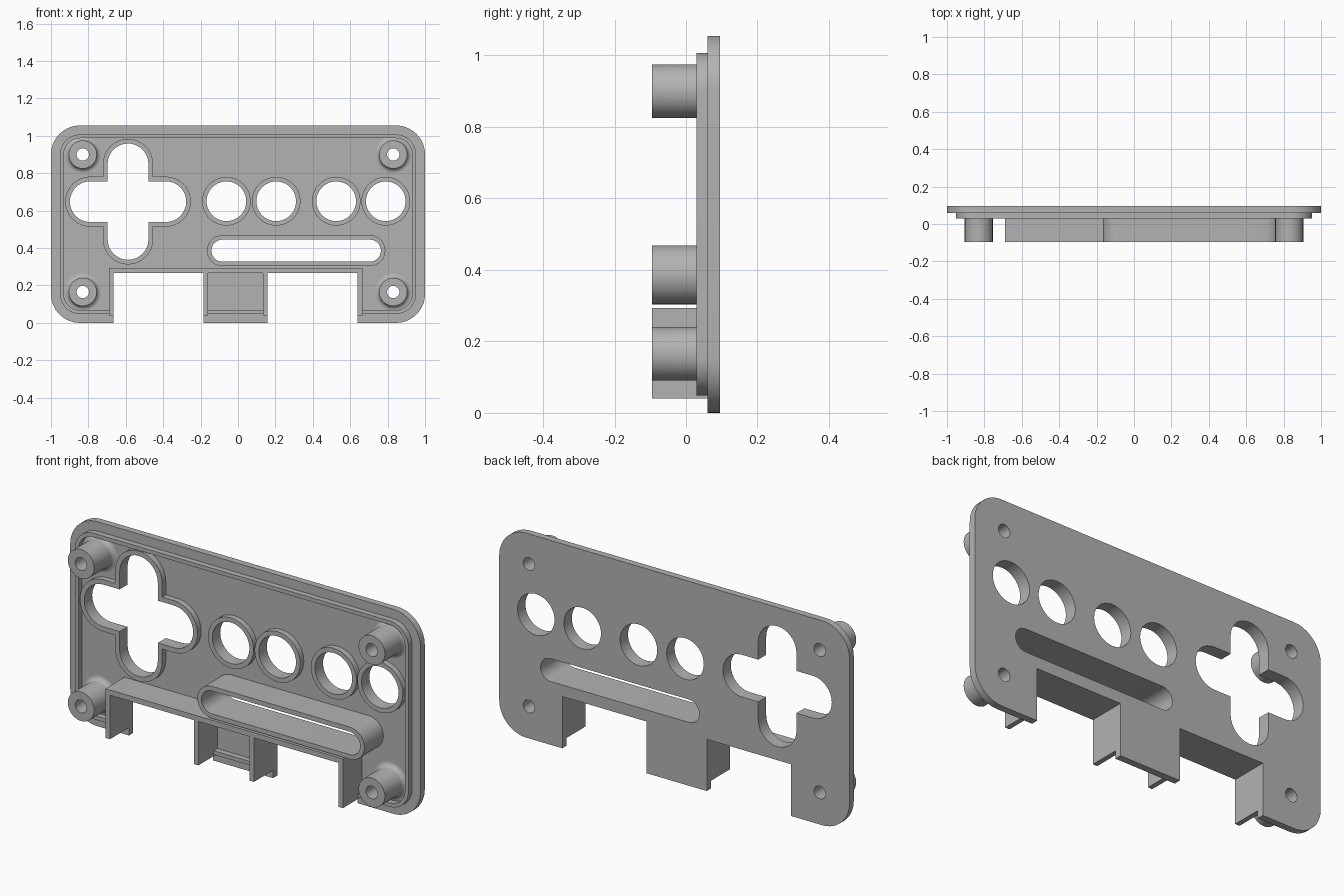
import bpy, bmesh
from math import sin, cos, pi, radians

cube = bpy.data.objects.get("Cube")
if cube:
    bpy.data.objects.remove(cube, do_unlink=True)

grey = bpy.data.materials.new("matte_grey")
grey.use_nodes = True
GREY = (0.45, 0.45, 0.45, 1)
grey.diffuse_color = GREY
grey.node_tree.nodes["Principled BSDF"].inputs["Base Color"].default_value = GREY

FRONT, LIP, FACE, BACK = -0.095, 0.03, 0.06, 0.095   # depth levels along y
TOP = 1.055


def add_object(name, bm):
    bmesh.ops.remove_doubles(bm, verts=bm.verts, dist=0.0001)
    bmesh.ops.recalc_face_normals(bm, faces=bm.faces)
    mesh = bpy.data.meshes.new(name)
    bm.to_mesh(mesh)
    bm.free()
    mesh.materials.append(grey)
    obj = bpy.data.objects.new(name, mesh)
    bpy.context.collection.objects.link(obj)
    bpy.ops.object.select_all(action='DESELECT')
    obj.select_set(True)
    bpy.context.view_layer.objects.active = obj
    bpy.ops.object.shade_smooth_by_angle(angle=radians(30))
    return obj


def extrude_outlines(name, outlines, y0, y1):
    """Fill x-z outlines (inner ones become holes) and extrude them from y0 to y1."""
    curve = bpy.data.curves.new(name + "_profile", 'CURVE')
    curve.dimensions = '2D'
    curve.fill_mode = 'BOTH'
    curve.extrude = (y1 - y0) / 2
    for points in outlines:
        spline = curve.splines.new('POLY')
        spline.points.add(len(points) - 1)
        for p, (x, z) in zip(spline.points, points):
            p.co = (x, z, 0, 1)
        spline.use_cyclic_u = True
    helper = bpy.data.objects.new(name + "_profile", curve)
    bpy.context.collection.objects.link(helper)
    graph = bpy.context.evaluated_depsgraph_get()
    mesh = bpy.data.meshes.new_from_object(helper.evaluated_get(graph))
    bm = bmesh.new()
    bm.from_mesh(mesh)
    bpy.data.objects.remove(helper)
    bpy.data.meshes.remove(mesh)
    for v in bm.verts:
        x, z, d = v.co
        v.co = (x, (y0 + y1) / 2 - d, z)
    return add_object(name, bm)


def arc(cx, cz, r, start, end, steps=16):
    angles = [radians(start + (end - start) * i / steps) for i in range(steps + 1)]
    return [(cx + r * cos(a), cz + r * sin(a)) for a in angles]


def circle(cx, cz, r):
    return arc(cx, cz, r, 0, 360, 48)[:-1]


def slot(x0, x1, z, r):
    return arc(x1, z, r, -90, 90) + arc(x0, z, r, 90, 270)


def cross(cx, cz, reach, r):
    """Plus shape with four round-ended arms."""
    points = []
    for k in range(4):
        a = k * pi / 2
        arm = arc(reach - r, 0, r, -90, 90) + [(r, r)]
        points += [(cx + x * cos(a) - z * sin(a), cz + x * sin(a) + z * cos(a)) for x, z in arm]
    return points


def frame(inset, r):
    """Rounded outline from the lower right corner round to the lower left one."""
    w, lo, hi = 1 - inset - r, inset + r, TOP - inset - r
    return (arc(w, lo, r, -90, 0) + arc(w, hi, r, 0, 90)
            + arc(-w, hi, r, 90, 180) + arc(-w, lo, r, 180, 270))


# Layout of openings
buttons = [-0.062, 0.204, 0.525, 0.79]
BUTTON_Z = 0.65
bosses = [(x, z) for x in (-0.83, 0.83) for z in (0.165, 0.9)]
PAD = (-0.588, 0.648)
SLOT = (-0.083, 0.705, 0.386)
NOTCH_TOP, SHELF_TOP, WALL = 0.267, 0.294, 0.025
notches = [(-0.665, -0.185), (0.158, 0.64)]

# Face plate with notched lower edge
outline = frame(0, 0.155)
for a, b in notches:
    outline += [(a, 0), (a, NOTCH_TOP), (b, NOTCH_TOP), (b, 0)]
holes = [circle(x, BUTTON_Z, 0.106) for x in buttons]
holes += [circle(x, z, 0.033) for x, z in bosses]
holes += [cross(*PAD, 0.311, 0.109), slot(*SLOT, 0.059)]
extrude_outlines("face_plate", [outline] + holes, FACE, BACK)

# Locating lip just inside the plate edge
left, right = notches[0][0] - WALL, notches[1][1] + WALL
outer = [(right, 0.048)] + frame(0.048, 0.107) + [(left, 0.048)]
inner = [(right, 0.068)] + frame(0.068, 0.087) + [(left, 0.068)]
extrude_outlines("edge_lip", [outer + inner[::-1]], LIP, FACE)
tab0, tab1 = notches[0][1] + WALL, notches[1][0] - WALL
extrude_outlines("tab_lip", [[(tab0, 0.048), (tab1, 0.048), (tab1, 0.068), (tab0, 0.068)]], LIP, FACE)

# Raised rims round the openings
for i, x in enumerate(buttons):
    extrude_outlines(f"button_rim_{i + 1}",
                     [circle(x, BUTTON_Z, 0.13), circle(x, BUTTON_Z, 0.106)], LIP, FACE)
extrude_outlines("cross_pad_rim", [cross(*PAD, 0.336, 0.134), cross(*PAD, 0.311, 0.109)], LIP, FACE)
extrude_outlines("slot_wall", [slot(*SLOT, 0.083), slot(*SLOT, 0.059)], FRONT, FACE)

# Shelf with four legs lining the notches
FOOT = 0.04
walls = [(right, SHELF_TOP), (left, SHELF_TOP), (left, FOOT)]
for i, (a, b) in enumerate(notches):
    walls += [(a, FOOT), (a, NOTCH_TOP), (b, NOTCH_TOP), (b, FOOT)]
    if i == 0:
        walls += [(tab0, FOOT), (tab0, NOTCH_TOP), (tab1, NOTCH_TOP), (tab1, FOOT)]
walls.append((right, FOOT))
extrude_outlines("notch_walls", [walls], FRONT, FACE)

# Screw bosses, turned from a profile with a fillet at the base
R, FILLET = 0.075, 0.024
profile = [(0.033, FACE), (0.033, FRONT), (R, FRONT)]
profile += [(R + FILLET + x, FACE - FILLET + z) for x, z in arc(0, 0, FILLET, 180, 90, 6)]
for i, (cx, cz) in enumerate(bosses):
    bm = bmesh.new()
    verts = [bm.verts.new((cx + r, y, cz)) for r, y in profile]
    edges = [bm.edges.new(pair) for pair in zip(verts, verts[1:] + verts[:1])]
    bmesh.ops.spin(bm, geom=verts + edges, cent=(cx, 0, cz), axis=(0, 1, 0),
                   angle=2 * pi, steps=48)
    add_object(f"screw_boss_{i + 1}", bm)
